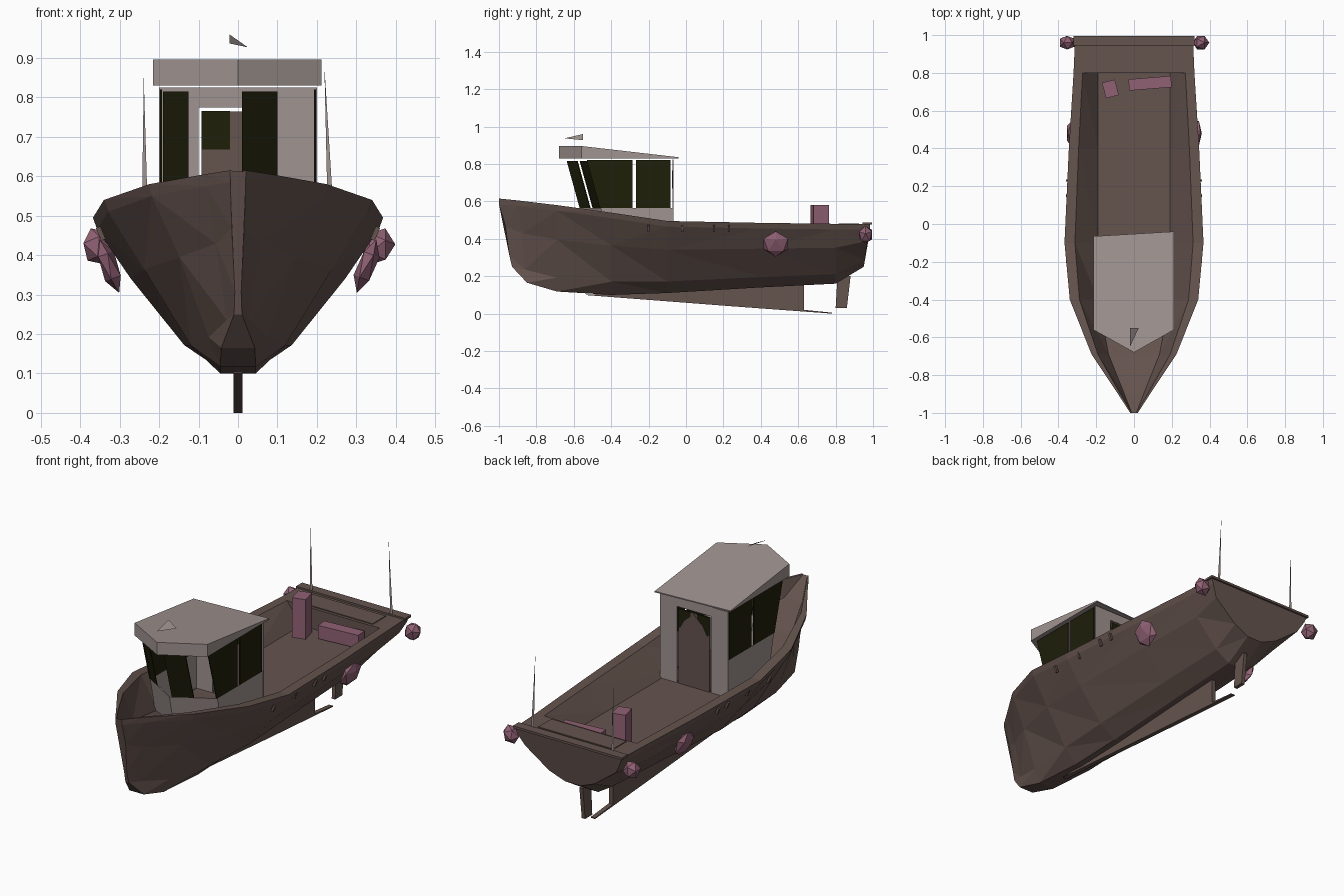
import bpy, bmesh
from mathutils import Vector, Matrix

cube = bpy.data.objects.get("Cube")
if cube:
    bpy.data.objects.remove(cube)


def material(name, rgb):
    m = bpy.data.materials.new(name)
    m.use_nodes = True
    m.diffuse_color = (*rgb, 1)
    m.node_tree.nodes["Principled BSDF"].inputs["Base Color"].default_value = (*rgb, 1)
    return m


BROWN = material("weathered brown", (.13, .088, .076))
GREY = material("warm grey", (.35, .295, .28))
GLASS = material("dark glass", (.013, .013, .003))
PINK = material("faded pink", (.28, .12, .175))


def finish(name, bm, mat):
    bmesh.ops.remove_doubles(bm, verts=bm.verts, dist=.0005)
    bmesh.ops.recalc_face_normals(bm, faces=bm.faces)
    me = bpy.data.meshes.new(name)
    bm.to_mesh(me)
    bm.free()
    me.materials.append(mat)
    ob = bpy.data.objects.new(name, me)
    bpy.context.collection.objects.link(ob)
    return ob


def slab(name, points, thick, mat):
    """Extrude a flat outline by the vector thick; None gives a sheet."""
    bm = bmesh.new()
    face = bm.faces.new([bm.verts.new(p) for p in points])
    if thick:
        new = bmesh.ops.extrude_face_region(bm, geom=[face], use_keep_orig=True)["geom"]
        moved = [v for v in new if isinstance(v, bmesh.types.BMVert)]
        bmesh.ops.translate(bm, verts=moved, vec=thick)
    return finish(name, bm, mat)


def box(name, center, size, mat, turn=0, axis='Z'):
    bm = bmesh.new()
    m = Matrix.Translation(center) @ Matrix.Rotation(turn, 4, axis) @ Matrix.Diagonal((*size, 1))
    bmesh.ops.create_cube(bm, size=1, matrix=m)
    return finish(name, bm, mat)


def lump(name, center, size, turn):
    bm = bmesh.new()
    m = Matrix.Translation(center) @ Matrix.Rotation(turn, 4, 'Y') @ Matrix.Diagonal((*size, 1))
    bmesh.ops.create_icosphere(bm, subdivisions=1, radius=1, matrix=m)
    return finish(name, bm, PINK)


# Hull: lofted closed sections with an open well and a raised stern deck
# y, rim half width, rim z, keel z, floor z, rake of stem or transom, fullness
stations = [
    (-1, .02, .615, .25, .612, .07, .8),
    (-.9, .085, .605, .165, .52, .05, .66),
    (-.69, .225, .58, .118, .45, 0, .66),
    (-.4, .34, .54, .1, .38, 0, .7),
    (-.1, .368, .495, .11, .37, 0, .74),
    (.4, .345, .485, .14, .37, 0, .77),
    (.8, .32, .48, .16, .37, 0, .8),
    (.8, .32, .48, .16, .478, 0, .8),
    (.985, .312, .48, .25, .478, -.035, .86),
]
bm = bmesh.new()
rings = []
for y, w, rim, keel, floor, rake, full in stations:
    h = rim - keel
    half = [
        (min(.045, w * .5), y + rake, keel),
        (w * full * .5, y + rake * .8, keel + h * .16),
        (w * full, y + rake * .5, keel + h * .6),
        (w * .97, y, rim - .03),
        (w, y, rim),
        (w * .85, y, rim),
        (min(.19, w * .6), y, floor),
    ]
    ring = half + [(-x, b, c) for x, b, c in reversed(half)]
    rings.append([bm.verts.new(p) for p in ring])
for a, b in zip(rings, rings[1:]):
    for i in range(len(a)):
        j = (i + 1) % len(a)
        bm.faces.new((a[i], a[j], b[j], b[i]))
bm.faces.new(rings[0])
bm.faces.new(rings[-1])
bmesh.ops.triangulate(bm, faces=[f for f in bm.faces if len(f.verts) == 4])
finish("hull", bm, BROWN)

# Stern deck hatch and rail
box("stern_rail", (0, .97, .482), (.64, .05, .012), BROWN)
box("stern_hatch", (0, .87, .479), (.44, .11, .008), BROWN)

# Skeg and rudder
slab("skeg", [(-.012, y, z) for y, z in
              ((-.55, .1), (.63, .16), (.63, .02), (.78, .005), (.78, 0), (.3, .035))],
     Vector((.024, 0, 0)), BROWN)
slab("rudder", [(-.01, y, z) for y, z in ((.8, .03), (.86, .03), (.88, .2), (.81, .2))],
     Vector((.02, 0, 0)), BROWN)

# Cabin roof: pointed plan, wedge sloping down to the back
plan = [(-.215, -.065), (.212, -.04), (.212, -.56), (0, -.68), (-.215, -.56)]
roof = slab("cabin_roof", [(x, y, .83) for x, y in plan], Vector((0, 0, .066)), GREY)
for v in roof.data.vertices:
    if v.co.z > .85:
        v.co.z = .836 if v.co.y > -.1 else .896

# Cabin walls: sills below the windows, solid back wall round the door
BACK, SIDE, TOP, SILL, BASE = -.07, .198, .82, .565, .365
for s, side in ((1, "left"), (-1, "right")):
    x = s * SIDE
    slab(side + "_sill", [(x, BACK, BASE), (x, BACK, SILL), (x, -.455, SILL), (x, -.41, BASE)],
         Vector((-s * .006, 0, 0)), GREY)
    slab(side + "_front_sill", [(x, -.455, SILL), (0, -.575, SILL), (0, -.53, BASE), (x, -.41, BASE)],
         Vector((0, .006, 0)), GREY)
    box(side + "_back_wall", (s * .15, BACK, (BASE + TOP + .005) / 2),
        (.1, .006, TOP + .005 - BASE), GREY)
    # Side windows, the front one raked forward
    slab(side + "_rear_window", [(x, -.082, SILL), (x, -.082, TOP), (x, -.266, TOP), (x, -.266, SILL)],
         Vector((-s * .005, 0, 0)), GLASS)
    slab(side + "_fore_window", [(x, -.286, SILL), (x, -.286, TOP), (x, -.53, TOP), (x, -.46, SILL)],
         Vector((-s * .005, 0, 0)), GLASS)
    # Door window plates
    box(side + "_door_window", (s * .056, BACK, .7165), (.072, .009, .097), GLASS)
box("back_wall_header", (0, BACK, .8), (.2, .006, .05), GREY)
box("door", (0, BACK, .564), (.184, .006, .4), BROWN)
# Brown arch over the windows on the outer face of the door
slab("door_arch", [(x, BACK + .005, z) for x, z in
                   ((-.08, .665), (.08, .665), (.055, .71), (0, .76), (-.055, .71))],
     Vector((0, .002, 0)), BROWN)


def front_pane(name, x0, x1):
    def at(x, z):
        lean = (z - SILL) / (TOP - SILL) * .07
        return (x, -.575 + abs(x) * .6 - lean, z)
    slab(name, [at(x0, SILL), at(x1, SILL), at(x1, TOP - .005), at(x0, TOP - .005)],
         Vector((0, .005, 0)), GLASS)


front_pane("left_windscreen", .01, .1)
front_pane("right_windscreen", -.19, -.125)

# Small pennant above the roof
slab("pennant", [(-.022, -.65, .937), (-.022, -.55, .96), (.025, -.55, .927)], None, GREY)

# Stern poles, fenders and cleats on both sides
for s, side, tip in ((1, "left", (.219, .95, .88)), (-1, "right", (-.239, .95, .85))):
    slab(side + "_stern_pole", [(s * .228, .95, .48), (s * .244, .95, .48), tip], None, GREY)
    lump(side + "_stern_fender", (s * .354, .96, .422), (.044, .041, .05), s * .4)
    lump(side + "_side_fender", (s * .326, .48, .372), (.026, .077, .072), s * .35)
    for y in (-.2, -.02, .15, .23):
        box(side + "_cleat", (s * .348, y, .455), (.012, .012, .035), BROWN, s * .4, 'Y')

# Crates in the well
box("upright_crate", (-.125, .715, .475), (.07, .085, .21), PINK, .25)
box("lying_crate", (.085, .745, .415), (.225, .06, .07), PINK, .08)
